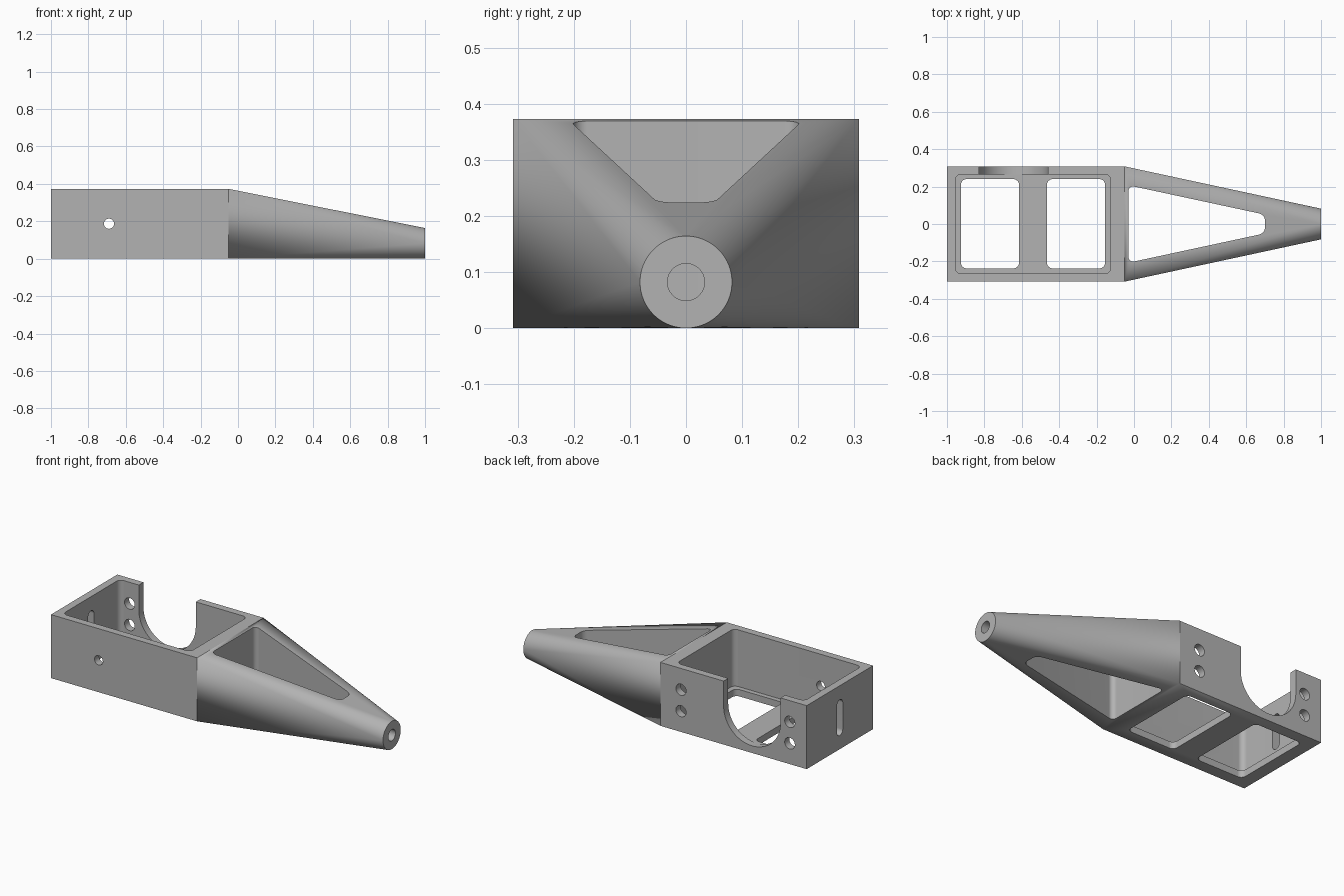
import bpy
import bmesh
import math
from mathutils import Vector

default = bpy.data.objects.get("Cube")
if default:
    bpy.data.objects.remove(default, do_unlink=True)

HALF_W, HEIGHT = 0.308, 0.373      # box section
SHOULDER, NOSE_R = -0.05, 0.082    # start of taper, nose radius
FLOOR = 0.04

grey = bpy.data.materials.new("plain grey")
grey.use_nodes = True
grey.diffuse_color = (0.45, 0.45, 0.45, 1)
grey.node_tree.nodes["Principled BSDF"].inputs["Base Color"].default_value = (0.45, 0.45, 0.45, 1)


def finish(bm, name):
    bmesh.ops.remove_doubles(bm, verts=bm.verts, dist=1e-5)
    bmesh.ops.recalc_face_normals(bm, faces=bm.faces)
    mesh = bpy.data.meshes.new(name)
    bm.to_mesh(mesh)
    bm.free()
    obj = bpy.data.objects.new(name, mesh)
    bpy.context.collection.objects.link(obj)
    mesh.materials.append(grey)
    return obj


def rounded(corners, radii, steps=16):
    """Outline of a convex polygon with an arc at each corner."""
    out, n = [], len(corners)
    for i, r in enumerate(radii):
        p = Vector(corners[i])
        a = (Vector(corners[i - 1]) - p).normalized()
        b = (Vector(corners[(i + 1) % n]) - p).normalized()
        if r == 0:
            out.append(p)
            continue
        half = a.angle(b) / 2
        centre = p + (a + b).normalized() * (r / math.sin(half))
        start = p + a * (r / math.tan(half)) - centre
        end = p + b * (r / math.tan(half)) - centre
        sweep = math.pi - 2 * half
        for k in range(steps + 1):
            t = k / steps
            out.append(centre + (start * math.sin((1 - t) * sweep)
                                 + end * math.sin(t * sweep)) / math.sin(sweep))
    return out


def rect(u0, u1, v0, v1, r):
    return rounded([(u0, v0), (u1, v0), (u1, v1), (u0, v1)], [r] * 4)


def circle(u, v, r):
    return rect(u - r, u + r, v - r, v + r, r)


def prism(name, outline, axis, low, high):
    """Extrude an outline along x, y or z."""
    place = {"x": lambda u, v, w: (w, u, v),
             "y": lambda u, v, w: (u, w, v),
             "z": lambda u, v, w: (u, v, w)}[axis]
    bm = bmesh.new()
    rings = [[bm.verts.new(place(p[0], p[1], w)) for p in outline] for w in (low, high)]
    n = len(outline)
    for i in range(n):
        j = (i + 1) % n
        bm.faces.new((rings[0][i], rings[0][j], rings[1][j], rings[1][i]))
    bmesh.ops.dissolve_degenerate(bm, dist=1e-5, edges=bm.edges)
    bmesh.ops.holes_fill(bm, edges=[e for e in bm.edges if e.is_boundary], sides=0)
    return finish(bm, name)


# Solid body: box lofted into a round nose
bm = bmesh.new()
section = [(HALF_W, HEIGHT), (-HALF_W, HEIGHT), (-HALF_W, 0), (HALF_W, 0)]
back = [bm.verts.new((-1, y, z)) for y, z in section]
shoulder = [bm.verts.new((SHOULDER, y, z)) for y, z in section]
QUARTER = 24
N = QUARTER * 4
nose = [bm.verts.new((1, NOSE_R * math.cos(2 * math.pi * i / N),
                      NOSE_R + NOSE_R * math.sin(2 * math.pi * i / N))) for i in range(N)]
bm.faces.new(back)
bm.faces.new(nose)
for q in range(4):
    nxt = (q + 1) % 4
    bm.faces.new((back[q], back[nxt], shoulder[nxt], shoulder[q]))
    bm.faces.new((shoulder[q], shoulder[nxt], nose[(q + 1) * QUARTER % N]))
    for i in range(q * QUARTER, (q + 1) * QUARTER):
        bm.faces.new((shoulder[q], nose[i], nose[(i + 1) % N]))
body = finish(bm, "tapered_bracket_body")

# Cutters: tray, floor windows, nose window, wall openings
cutters = [
    prism("tray_cutter", rect(-0.955, -0.125, -0.265, 0.265, 0.03), "z", FLOOR, 0.6),
    prism("nose_window_cutter",
          rounded([(-0.03, -0.207), (0.70, -0.05), (0.70, 0.05), (-0.03, 0.207)],
                  [0.025, 0.04, 0.04, 0.025]), "z", -0.2, 0.6),
    prism("cradle_cutter",
          rounded([(-0.83, FLOOR + 0.002), (-0.46, FLOOR + 0.002), (-0.46, 0.6), (-0.83, 0.6)],
                  [0.185, 0.185, 0, 0], 32), "y", 0.2, 0.5),
    prism("end_slot_cutter", rect(-0.027, 0.027, 0.08, 0.29, 0.027), "x", -1.2, -0.9),
    prism("front_hole_cutter", circle(-0.69, 0.187, 0.027), "y", -0.5, -0.2),
    prism("nose_bore_cutter", circle(0, NOSE_R, 0.033), "x", 0.6, 1.2),
]
for x0 in (-0.925, -0.465):
    cutters.append(prism("floor_window_cutter",
                         rect(x0, x0 + 0.31, -0.237, 0.24, 0.03), "z", -0.2, 0.2))
for x in (-0.89, -0.183):
    for z in (0.122, 0.248):
        cutters.append(prism("screw_hole_cutter", circle(x, z, 0.033), "y", 0.2, 0.5))

bpy.ops.object.select_all(action="DESELECT")
bpy.context.view_layer.objects.active = body
body.select_set(True)
for cutter in cutters:
    cutter.hide_render = True
    mod = body.modifiers.new(cutter.name, "BOOLEAN")
    mod.operation = "DIFFERENCE"
    mod.solver = "EXACT"
    mod.object = cutter
    bpy.ops.object.modifier_apply(modifier=mod.name)
for cutter in cutters:
    bpy.data.objects.remove(cutter, do_unlink=True)

# Smooth the curved walls, keep machined edges crisp
bpy.ops.object.shade_smooth_by_angle(angle=math.radians(9))
